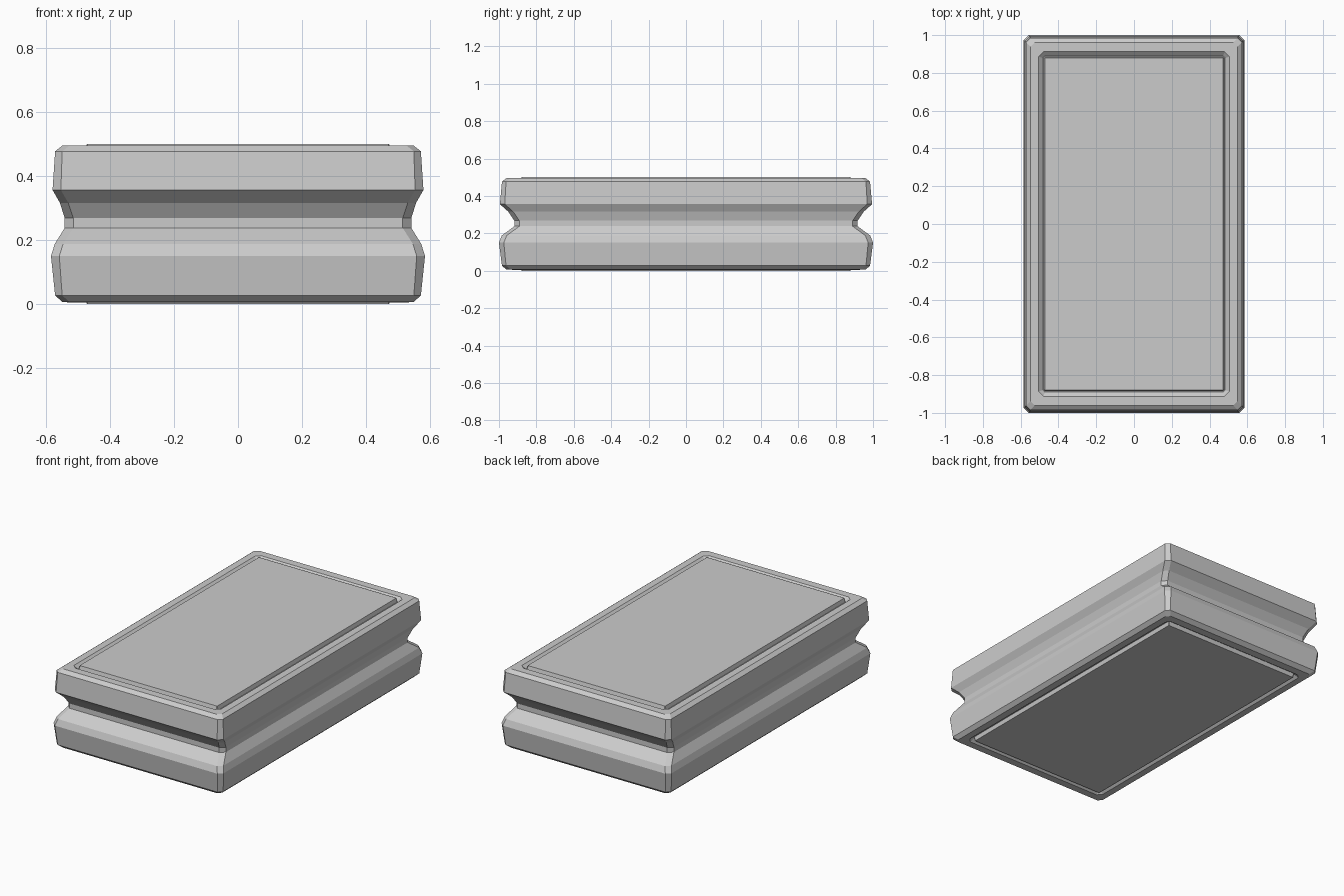
import bpy, bmesh

if "Cube" in bpy.data.objects:
    bpy.data.objects.remove(bpy.data.objects["Cube"])

# Ring: (half width x, half depth y, z, corner cut)
def ring(bm, hx, hy, z, c):
    pts = [(hx - c, -hy), (hx, -hy + c), (hx, hy - c), (hx - c, hy),
           (-hx + c, hy), (-hx, hy - c), (-hx, -hy + c), (-hx + c, -hy)]
    return [bm.verts.new((x, y, z)) for x, y in pts]

def loft(name, profile):
    bm = bmesh.new()
    rings = [ring(bm, *p) for p in profile]
    for a, b in zip(rings, rings[1:]):
        for i in range(8):
            j = (i + 1) % 8
            bm.faces.new((a[i], a[j], b[j], b[i]))
    bm.faces.new(rings[0][::-1])
    bm.faces.new(rings[-1])
    bmesh.ops.recalc_face_normals(bm, faces=bm.faces)
    mesh = bpy.data.meshes.new(name)
    bm.to_mesh(mesh)
    bm.free()
    obj = bpy.data.objects.new(name, mesh)
    bpy.context.collection.objects.link(obj)

# Framing groove around the raised panel, outside to inside (x, y, depth, cut)
groove = [(0.505, 0.912, 0.005, 0.025), (0.483, 0.890, 0.024, 0.012),
          (0.478, 0.885, 0.024, 0.006), (0.472, 0.879, 0.0, 0.003)]
bottom = [(x, y, d, c) for x, y, d, c in reversed(groove)]
top = [(x, y, 0.5 - d, c) for x, y, d, c in groove]

# Outer wall: two bulging bands with a pinched waist
wall = [(0.548, 0.960, 0.006, 0.022),
        (0.571, 0.984, 0.027, 0.022),
        (0.584, 1.000, 0.150, 0.026),
        (0.572, 0.985, 0.188, 0.026),
        (0.541, 0.918, 0.238, 0.027),
        (0.541, 0.918, 0.268, 0.027),
        (0.556, 0.950, 0.316, 0.026),
        (0.579, 0.995, 0.356, 0.026),
        (0.571, 0.984, 0.477, 0.022),
        (0.548, 0.960, 0.495, 0.022)]

loft("grooved_block", bottom + wall + top)
